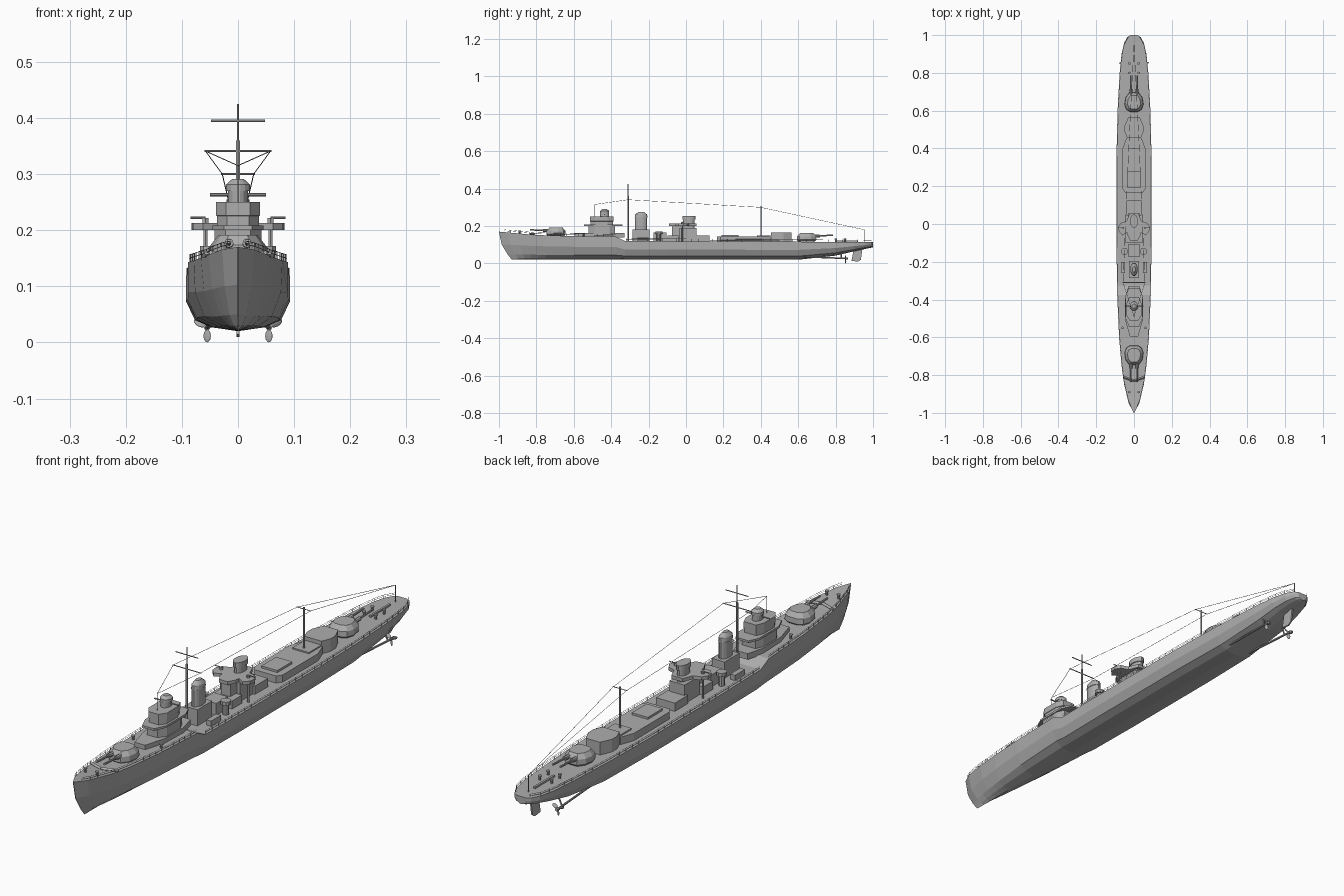
import bpy, bmesh, math
from mathutils import Vector, Matrix

cube = bpy.data.objects.get("Cube")
if cube:
    bpy.data.objects.remove(cube, do_unlink=True)

grey = bpy.data.materials.new("ship_grey")
grey.use_nodes = True
GREY = (0.42, 0.42, 0.42, 1)
grey.diffuse_color = GREY
grey.node_tree.nodes["Principled BSDF"].inputs["Base Color"].default_value = GREY


def finish(name, bm):
    bmesh.ops.remove_doubles(bm, verts=bm.verts, dist=0.00005)
    bmesh.ops.recalc_face_normals(bm, faces=bm.faces)
    mesh = bpy.data.meshes.new(name)
    bm.to_mesh(mesh)
    bm.free()
    mesh.materials.append(grey)
    obj = bpy.data.objects.new(name, mesh)
    bpy.context.collection.objects.link(obj)
    return obj


def skin(bm, rings):
    """Bridge closed rings of equal length and cap both ends."""
    loops = [[bm.verts.new(p) for p in r] for r in rings]
    n = len(loops[0])
    for a, b in zip(loops, loops[1:]):
        for i in range(n):
            bm.faces.new((a[i], a[(i + 1) % n], b[(i + 1) % n], b[i]))
    bm.faces.new(loops[0][::-1])
    bm.faces.new(loops[-1])


def house(name, half, layers, cx=0):
    """Stack a mirrored half outline at (z, scale) layers."""
    outline = half + [(-x, y) for x, y in reversed(half)]
    cy = (min(p[1] for p in half) + max(p[1] for p in half)) / 2
    bm = bmesh.new()
    skin(bm, [[(cx + x * s, cy + (y - cy) * s, z) for x, y in outline] for z, s in layers])
    return finish(name, bm)


def box(name, w, y0, y1, z0, z1, cx=0):
    return house(name, [(w, y0), (w, y1)], [(z0, 1), (z1, 1)], cx)


def oval(rx, ry, cy, n=8):
    return [(rx * math.sin(math.pi * (i + .5) / n), cy - ry * math.cos(math.pi * (i + .5) / n))
            for i in range(n)]


def rods(name, parts, sides=6):
    """Join thin rods given as (start, end, radius)."""
    bm = bmesh.new()
    for a, b, r in parts:
        a, b = Vector(a), Vector(b)
        rot = (b - a).to_track_quat('Z', 'Y').to_matrix().to_4x4()
        bmesh.ops.create_cone(bm, cap_ends=True, segments=sides, radius1=r, radius2=r,
                              depth=(b - a).length,
                              matrix=Matrix.Translation((a + b) / 2) @ rot)
    return finish(name, bm)


def lookup(table, y):
    for (a, u), (b, v) in zip(table, table[1:]):
        if y <= b:
            return u + (v - u) * (y - a) / (b - a)
    return table[-1][1]


# Hull: width, sheer and keel lines
WIDTH = [(-1, 0), (-.95, .028), (-.85, .052), (-.75, .066), (-.6, .079), (-.375, .089),
         (-.1, .093), (.35, .093), (.6, .087), (.8, .076), (.9, .066), (.96, .052),
         (.99, .035), (1, .018)]
SHEER = [(-1, .17), (-.8, .152), (-.6, .146), (-.375, .143), (-.325, .12), (.3, .117), (1, .115)]
KEEL = [(-1, .02), (.6, .02), (.8, .042), (.93, .072), (1, .086)]
MID = [(1, 1), (.55, 1), (.2, .82), (.07, .5), (0, 0)]
BOW = [1, .84, .5, .25, 0]
rings = []
for y in sorted({p[0] for p in WIDTH + SHEER} | {-.9, .1, .7}):
    w, zd, zk = (lookup(t, y) for t in (WIDTH, SHEER, KEEL))
    w = max(w, .001)
    full = min(1, (y + 1) / .5)
    rake = max(0, (-.75 - y) / .25) * .07
    half = []
    for (f, k), b in zip(MID, BOW):
        x = w * (b + (k - b) * full)
        half.append((x, y + rake * (1 - f) ** 2, zk + f * (zd - zk)))
    rings.append(half + [(-x, yy, z) for x, yy, z in reversed(half[:-1])])
bm = bmesh.new()
skin(bm, rings)
finish("hull", bm)

# Deck railings
for name, ys in (("forecastle_rail", [-.97 + .033 * i for i in range(19)]),
                 ("main_deck_rail", [-.32 + .0386 * i for i in range(35)])):
    parts = []
    for s in (-1, 1):
        foot = [Vector((s * (lookup(WIDTH, y) - .002), y, lookup(SHEER, y) - .002)) for y in ys]
        for p, q in zip(foot, foot[1:]):
            parts.append((p, p + Vector((0, 0, .015)), .0007))
            for h in (.009, .015):
                parts.append((p + Vector((0, 0, h)), q + Vector((0, 0, h)), .0007))
    rods(name, parts, 4)


# Twin gun turrets
def turret(name, cy, z, d):
    half = [(.024, cy + d * .052), (.044, cy + d * .025), (.05, cy - d * .012),
            (.04, cy - d * .04), (.02, cy - d * .052)]
    house(name, half, [(z, .85), (z + .008, 1), (z + .028, .97), (z + .045, .7)])
    rods(name + "_barrels", [((x, cy + d * .03, z + .029), (x, cy + d * .14, z + .034), .004)
                             for x in (-.016, .016)], 8)
    rods(name + "_sleeves", [((x, cy + d * .02, z + .028), (x, cy + d * .07, z + .031), .008)
                             for x in (-.016, .016)], 8)


turret("front_turret", -.695, .146, -1)
turret("rear_turret", .645, .117, 1)

# Breakwater ahead of the front gun
rods("breakwater", [((s * .058, -.81, .157), (0, -.83, .157), .006) for s in (-1, 1)], 4)

# Bridge
house("bridge_deckhouse", [(.022, -.595), (.046, -.51), (.048, -.4), (.03, -.33)],
      [(.14, 1), (.163, 1)])
house("bridge_tower", [(.022, -.52), (.042, -.49), (.042, -.41), (.028, -.38)],
      [(.16, 1), (.2, 1)])
house("bridge_platform", [(.025, -.545), (.045, -.5), (.045, -.38), (.028, -.34)],
      [(.2, 1), (.208, 1)])
house("wheelhouse", [(.02, -.51), (.037, -.485), (.037, -.42), (.025, -.39)],
      [(.205, 1), (.225, 1), (.226, 1.05), (.25, 1.05)])
house("director_base", oval(.018, .025, -.435), [(.25, 1), (.27, 1)])
house("director", oval(.022, .024, -.435), [(.27, 1), (.281, 1), (.291, .5)])
rods("rangefinder", [((-.05, -.435, .263), (.05, -.435, .263), .003)])

# Funnels
box("front_funnel_base", .027, -.285, -.195, .11, .182)
house("front_funnel", oval(.019, .033, -.24),
      [(.175, 1), (.245, 1), (.246, 1.06), (.262, .98), (.276, .45)])
box("rear_funnel_base", .032, -.035, .055, .11, .19)
house("rear_funnel", oval(.018, .031, .015), [(.185, 1), (.235, 1), (.236, 1.15), (.255, 1.15)])

# Searchlight and light gun platform round the rear funnel
house("middle_platform", [(.018, -.09), (.032, -.065), (.036, -.045), (.062, -.06), (.08, -.04),
                          (.083, -.015), (.07, .005), (.04, .015), (.024, .055)],
      [(.2, 1), (.213, 1)])
box("platform_pedestal", .02, -.075, -.03, .11, .2)

# Midships boxes, vents and tubs
box("midships_house", .03, -.175, -.105, .11, .165)
box("forward_locker", .045, -.1, -.04, .11, .15)
for side, s in (("left", 1), ("right", -1)):
    rods(side + "_vent", [((s * .05, -.145, .11), (s * .05, -.145, .158), .012),
                          ((s * .05, -.145, .158), (s * .05, -.145, .172), .019)], 10)
    box(side + "_boat_locker", .01, -.26, -.2, .11, .14, s * .058)
    rods(side + "_platform_gun", [((s * .058, -.02, .21), (s * .058, -.02, .222), .006),
                                  ((s * .058, -.02, .222), (s * .085, -.02, .222), .002)])
    rods(side + "_platform_post", [((s * .058, -.02, .11), (s * .058, -.02, .2), .004)])
    # Propeller, shaft and bracket
    hub = Vector((s * .055, .85, .027))
    rods(side + "_shaft", [((s * .048, .62, .036), hub, .004),
                           ((s * .055, .83, .028), (s * .035, .83, .07), .003),
                           (hub, hub + Vector((0, .015, 0)), .006)], 8)
    bm = bmesh.new()
    for i in range(3):
        m = (Matrix.Translation(hub) @ Matrix.Rotation(math.pi + s * i * math.tau / 3, 4, 'Y')
             @ Matrix.Translation((0, .003, .0155)) @ Matrix.Rotation(.5, 4, 'Z')
             @ Matrix.Diagonal((.0075, .002, .0115, 1)))
        bmesh.ops.create_uvsphere(bm, u_segments=10, v_segments=6, radius=1, matrix=m)
    finish(side + "_propeller", bm)

# Aft deckhouses
box("engine_room_house", .04, .045, .125, .11, .15)
house("long_deckhouse", [(.046, .165), (.06, .185), (.06, .4), (.04, .455)],
      [(.11, 1), (.145, 1)])
box("skylight", .034, .19, .28, .14, .153)
box("deckhouse_link", .035, .38, .47, .14, .15)
house("aft_control_house", [(.036, .455), (.05, .49), (.05, .52), (.03, .565)],
      [(.11, 1), (.165, 1)])

# Masts, yards and aerial wires
rods("fore_mast", [((0, -.31, .12), (0, -.31, .36), .004), ((0, -.31, .35), (0, -.31, .425), .002),
                   ((-.048, -.31, .395), (.048, -.31, .395), .002),
                   ((-.06, -.31, .341), (.06, -.31, .341), .002)])
rods("aft_mast", [((0, .4, .12), (0, .4, .307), .003),
                  ((-.03, .4, .3), (.03, .4, .3), .0016)])
rods("ensign_staff", [((0, .955, .11), (0, .955, .18), .0015)])
wires = [((0, -.49, .24), (0, -.49, .315), .001)]
for s in (-1, 1):
    line = [(0, -.49, .315), (s * .058, -.31, .341), (s * .028, .4, .3), (0, .955, .18)]
    wires += [(a, b, .0009) for a, b in zip(line, line[1:])]
rods("aerial_wires", wires, 4)

# Bollards and depth charge gear
gear = []
for y in (-.89, -.55, .8, .85):
    for s in (-1, 1):
        z = lookup(SHEER, y)
        x = s * (.025 if abs(y) > .7 else .06)
        gear += [((x, y, z - .005), (x, y, z + .013), .0045), ((x, y, z + .013), (x, y, z + .017), .007)]
rods("deck_fittings", gear, 8)
box("depth_charge_rack", .004, .8, .92, .11, .122)

# Rudder
bm = bmesh.new()
side_view = [(.9, .09), (.945, .09), (.935, .02), (.92, .01), (.885, .014)]
skin(bm, [[(x, y, z) for y, z in side_view] for x in (-.003, .003)])
finish("rudder", bm)
